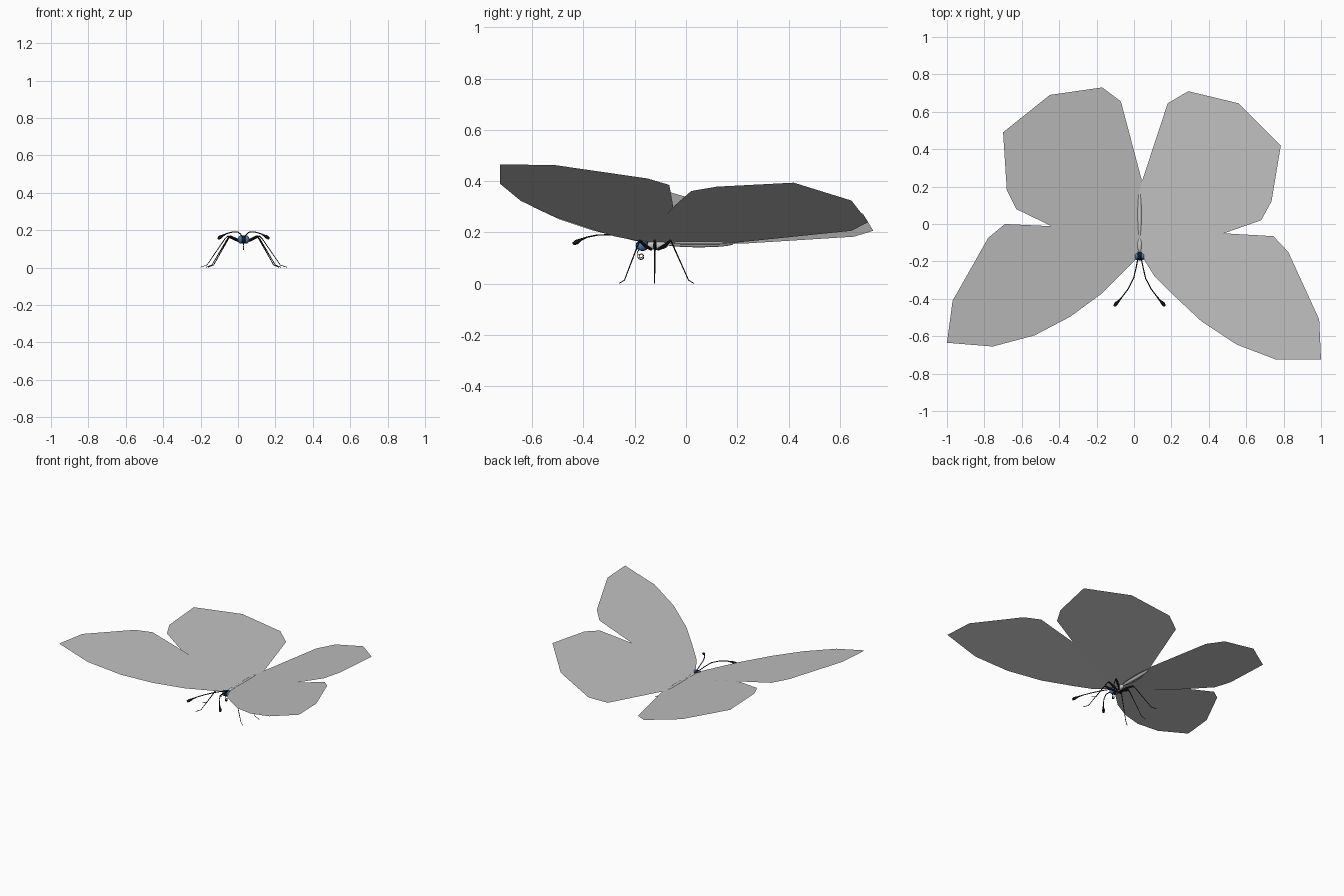
import bpy, bmesh, math
from mathutils import Vector

if "Cube" in bpy.data.objects:
    bpy.data.objects.remove(bpy.data.objects["Cube"])

CX = 0.03  # body centre line


def material(name, rgb):
    m = bpy.data.materials.new(name)
    m.diffuse_color = (*rgb, 1)
    m.use_nodes = True
    m.node_tree.nodes["Principled BSDF"].inputs["Base Color"].default_value = m.diffuse_color
    return m


GREY = material("wing grey", (0.52, 0.52, 0.52))
PALE = material("pale abdomen", (0.58, 0.56, 0.56))
BLACK = material("black", (0.012, 0.012, 0.012))
BLUE = material("eye blue", (0.07, 0.19, 0.45))


def sheet(name, pts, side, slope):
    """Flat wing rising outwards from the body."""
    bm = bmesh.new()
    f = bm.faces.new([bm.verts.new((x, y, 0.16 + slope * side * (x - CX))) for x, y in pts])
    f.normal_update()
    if f.normal.z < 0:
        f.normal_flip()
    me = bpy.data.meshes.new(name)
    bm.to_mesh(me)
    bm.free()
    me.materials.append(GREY)
    bpy.context.collection.objects.link(bpy.data.objects.new(name, me))


def ball(name, loc, size, mat):
    bpy.ops.mesh.primitive_uv_sphere_add(segments=16, ring_count=10, location=loc)
    ob = bpy.context.object
    ob.name = name
    ob.scale = size
    ob.data.materials.append(mat)
    bpy.ops.object.shade_smooth()


def tube(name, pts, radii, mat=BLACK, sides=6):
    """Tapered tube swept along a path."""
    bm = bmesh.new()
    pts = [Vector(p) for p in pts]
    rings = []
    for i, p in enumerate(pts):
        d = pts[min(i + 1, len(pts) - 1)] - pts[max(i - 1, 0)]
        q = d.to_track_quat('Z', 'Y')
        rings.append([bm.verts.new(p + q @ Vector((radii[i] * math.cos(a), radii[i] * math.sin(a), 0)))
                      for a in (2 * math.pi * k / sides for k in range(sides))])
    for r0, r1 in zip(rings, rings[1:]):
        for k in range(sides):
            j = (k + 1) % sides
            bm.faces.new((r0[k], r0[j], r1[j], r1[k]))
    bm.faces.new(rings[0][::-1])
    bm.faces.new(rings[-1])
    bmesh.ops.recalc_face_normals(bm, faces=bm.faces)
    me = bpy.data.meshes.new(name)
    bm.to_mesh(me)
    bm.free()
    me.materials.append(mat)
    bpy.context.collection.objects.link(bpy.data.objects.new(name, me))


# Wings: fore and hind pairs, slightly different on each side
sheet("right_fore_wing", [(0.035, -0.14), (0.06, -0.2), (0.11, -0.28), (0.2, -0.37), (0.36, -0.52),
                          (0.55, -0.645), (0.76, -0.725), (1.0, -0.725), (0.99, -0.51), (0.825, -0.15),
                          (0.745, -0.065), (0.48, -0.05), (0.05, -0.04)], 1, 0.315)
sheet("right_hind_wing", [(0.035, -0.12), (0.3, -0.1), (0.48, -0.05), (0.68, 0.02), (0.735, 0.12),
                          (0.785, 0.42), (0.56, 0.645), (0.29, 0.71), (0.18, 0.645), (0.04, 0.22),
                          (0.005, 0.08), (0.005, -0.03)], 1, 0.31)
sheet("left_fore_wing", [(0.025, -0.14), (0.0, -0.2), (-0.08, -0.28), (-0.17, -0.37), (-0.34, -0.495),
                         (-0.53, -0.595), (-0.755, -0.655), (-1.0, -0.635), (-0.97, -0.41), (-0.78, -0.075),
                         (-0.69, 0.0), (-0.44, -0.012), (0.01, -0.04)], -1, 0.248)
sheet("left_hind_wing", [(0.025, -0.12), (-0.25, -0.08), (-0.44, -0.012), (-0.63, 0.08), (-0.68, 0.18),
                         (-0.7, 0.49), (-0.45, 0.69), (-0.17, 0.73), (-0.07, 0.655), (0.04, 0.24),
                         (0.06, 0.1), (0.055, -0.03)], -1, 0.235)

# Body
ball("abdomen", (CX, 0.05, 0.155), (0.013, 0.135, 0.013), PALE)
ball("thorax", (CX, -0.115, 0.15), (0.017, 0.045, 0.018), PALE)
ball("head", (CX, -0.17, 0.15), (0.018, 0.026, 0.022), BLACK)

for s, side in ((-1, "left"), (1, "right")):
    ball(side + "_eye", (CX + s * 0.016, -0.172, 0.15), (0.015, 0.021, 0.021), BLUE)
    # Antenna with a clubbed tip
    path = [(0.008, -0.18, 0.168), (0.018, -0.23, 0.18), (0.032, -0.29, 0.191), (0.06, -0.345, 0.19),
            (0.09, -0.385, 0.182), (0.11, -0.41, 0.172), (0.125, -0.425, 0.163), (0.134, -0.438, 0.156)]
    tube(side + "_antenna", [(CX + s * x, y, z) for x, y, z in path],
         [0.003, 0.003, 0.003, 0.003, 0.003, 0.005, 0.01, 0.007])
    # Legs: thigh, knee, shin and foot
    legs = {"front": (-0.135, -0.18, -0.24, -0.26, 0.9), "middle": (-0.12, -0.122, -0.122, -0.122, 1.1),
            "back": (-0.11, -0.06, 0.01, 0.03, 0.95)}
    for name, (y0, y1, y2, y3, w) in legs.items():
        leg = [(0.008, y0, 0.133), (0.035 * w, (y0 + y1) / 2, 0.147), (0.078 * w, y1, 0.168),
               (0.09 * w, y1 + (y2 - y1) * 0.1, 0.155), (0.178 * w, y2, 0.014), (0.21 * w, y3, 0.002)]
        tube(f"{side}_{name}_leg", [(CX + s * x, y, z) for x, y, z in leg],
             [0.005, 0.007, 0.005, 0.0028, 0.002, 0.0018])

# Coiled proboscis under the head
coil = [(CX, -0.182, 0.135), (CX, -0.19, 0.122)]
for i in range(25):
    a = math.radians(150 + i * 25)
    r = 0.014 - 0.0004 * i
    coil.append((CX, -0.175 + r * math.cos(a), 0.107 + r * math.sin(a)))
tube("proboscis", coil, [0.002] * len(coil))
